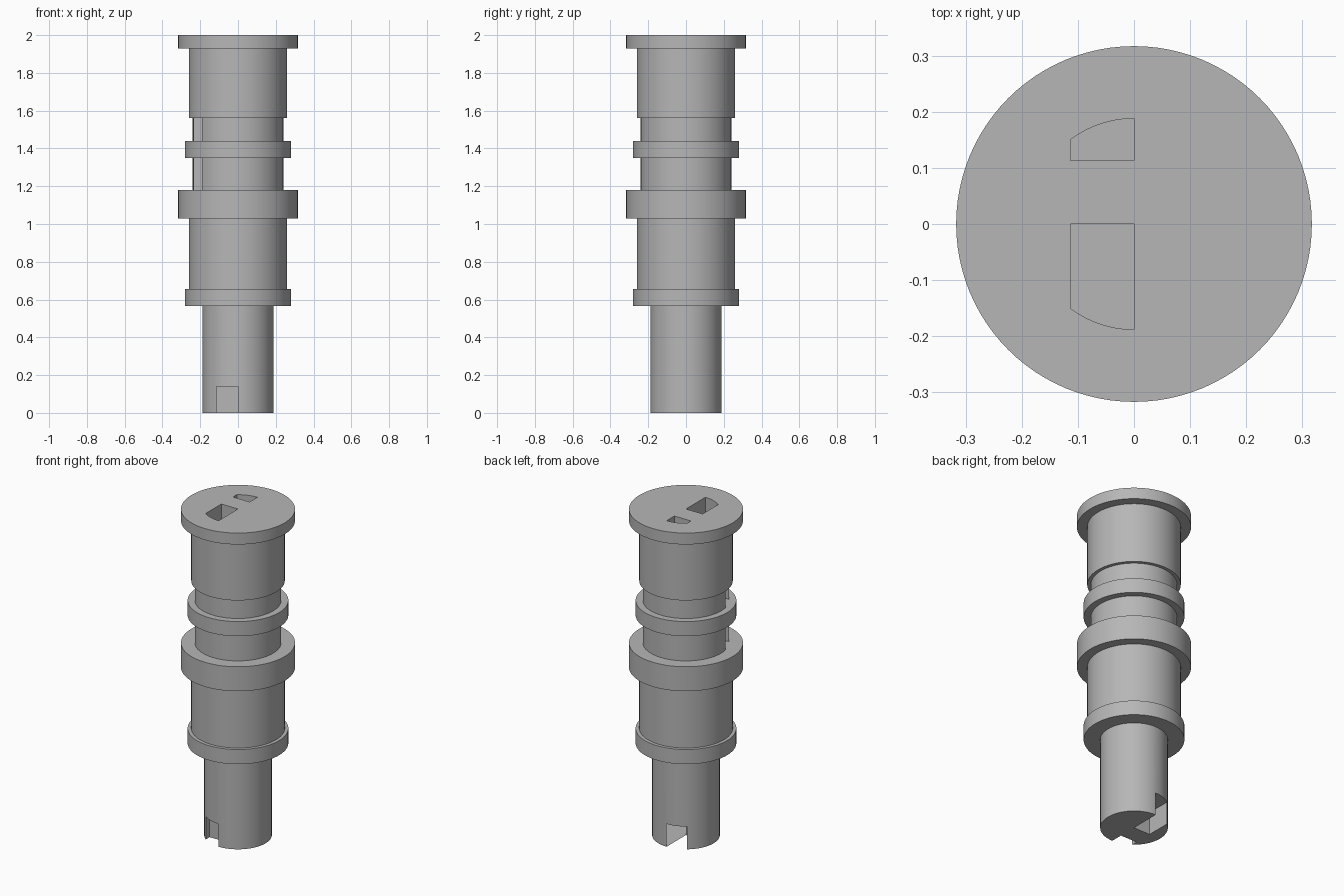
import bpy, bmesh, math

cube = bpy.data.objects.get("Cube")
if cube:
    bpy.data.objects.remove(cube, do_unlink=True)

SIDES = 96
CORE_R = 0.188     # radius of the lower shaft and of the socket arcs
KEY_W = 0.113      # width of the keys
KEY_D = 0.14       # depth of the keys

grey = bpy.data.materials.new("plain grey")
grey.use_nodes = True
colour = (0.47, 0.47, 0.47, 1)
grey.diffuse_color = colour
grey.node_tree.nodes["Principled BSDF"].inputs["Base Color"].default_value = colour


def make_object(name, bm):
    bmesh.ops.recalc_face_normals(bm, faces=bm.faces)
    mesh = bpy.data.meshes.new(name)
    bm.to_mesh(mesh)
    bm.free()
    mesh.materials.append(grey)
    obj = bpy.data.objects.new(name, mesh)
    bpy.context.collection.objects.link(obj)
    return obj


def lathe(name, steps):
    """Stepped solid of revolution from (top height, radius) steps."""
    bm = bmesh.new()
    profile, z = [], 0
    for top, r in steps:
        profile += [(r, z), (r, top)]
        z = top
    rings = []
    for r, z in profile:
        angles = [2 * math.pi * i / SIDES for i in range(SIDES)]
        rings.append([bm.verts.new((r * math.cos(a), r * math.sin(a), z)) for a in angles])
    for low, high in zip(rings, rings[1:]):
        for i in range(SIDES):
            j = (i + 1) % SIDES
            bm.faces.new((low[i], low[j], high[j], high[i]))
    bm.faces.new(rings[0])
    bm.faces.new(rings[-1])
    return make_object(name, bm)


def prism(name, outline, z0, z1):
    """Upright prism over a flat outline."""
    bm = bmesh.new()
    base = bm.faces.new([bm.verts.new((x, y, z0)) for x, y in outline])
    new = bmesh.ops.extrude_face_region(bm, geom=[base])["geom"]
    verts = [v for v in new if isinstance(v, bmesh.types.BMVert)]
    bmesh.ops.translate(bm, verts=verts, vec=(0, 0, z1 - z0))
    return make_object(name, bm)


def key_outline(inner, side, radius):
    """Key shape: straight inner sides, rounded outer end."""
    xs = [-KEY_W * i / 12 for i in range(13)]
    arc = [(x, side * math.sqrt(radius ** 2 - x * x)) for x in xs]
    return [(0, side * inner)] + arc + [(-KEY_W, side * inner)]


def cut(target, cutter):
    mod = target.modifiers.new("cut", 'BOOLEAN')
    mod.operation = 'DIFFERENCE'
    mod.solver = 'EXACT'
    mod.object = cutter
    bpy.context.view_layer.objects.active = target
    bpy.ops.object.modifier_apply(modifier=mod.name)
    bpy.data.objects.remove(cutter, do_unlink=True)


# Stepped shaft with flanges and collars
shaft = lathe("stepped_shaft", [
    (0.565, CORE_R), (0.655, 0.28), (1.03, 0.26), (1.18, 0.317), (1.35, 0.24),
    (1.44, 0.28), (1.56, 0.24), (1.93, 0.26), (2.0, 0.317)])

# Sockets in the top flange: large in front, small behind
for inner, side in ((0.0, -1), (KEY_W, 1)):
    cut(shaft, prism("socket_cutter", key_outline(inner, side, CORE_R), 2 - KEY_D, 2.1))

# Key slots in the foot: small in front, large behind
for inner, side in ((KEY_W, -1), (0.0, 1)):
    cut(shaft, prism("slot_cutter", key_outline(inner, side, 0.25), -0.1, KEY_D))

# Side pockets in the two neck grooves
pocket = [(-0.4, -0.147), (-0.12, -0.147), (-0.12, -0.05), (-0.4, -0.05)]
for z0, z1 in ((1.18, 1.35), (1.44, 1.56)):
    cut(shaft, prism("pocket_cutter", pocket, z0, z1))

bpy.ops.object.select_all(action='DESELECT')
shaft.select_set(True)
bpy.context.view_layer.objects.active = shaft
bpy.ops.object.shade_smooth_by_angle(angle=math.radians(30))
